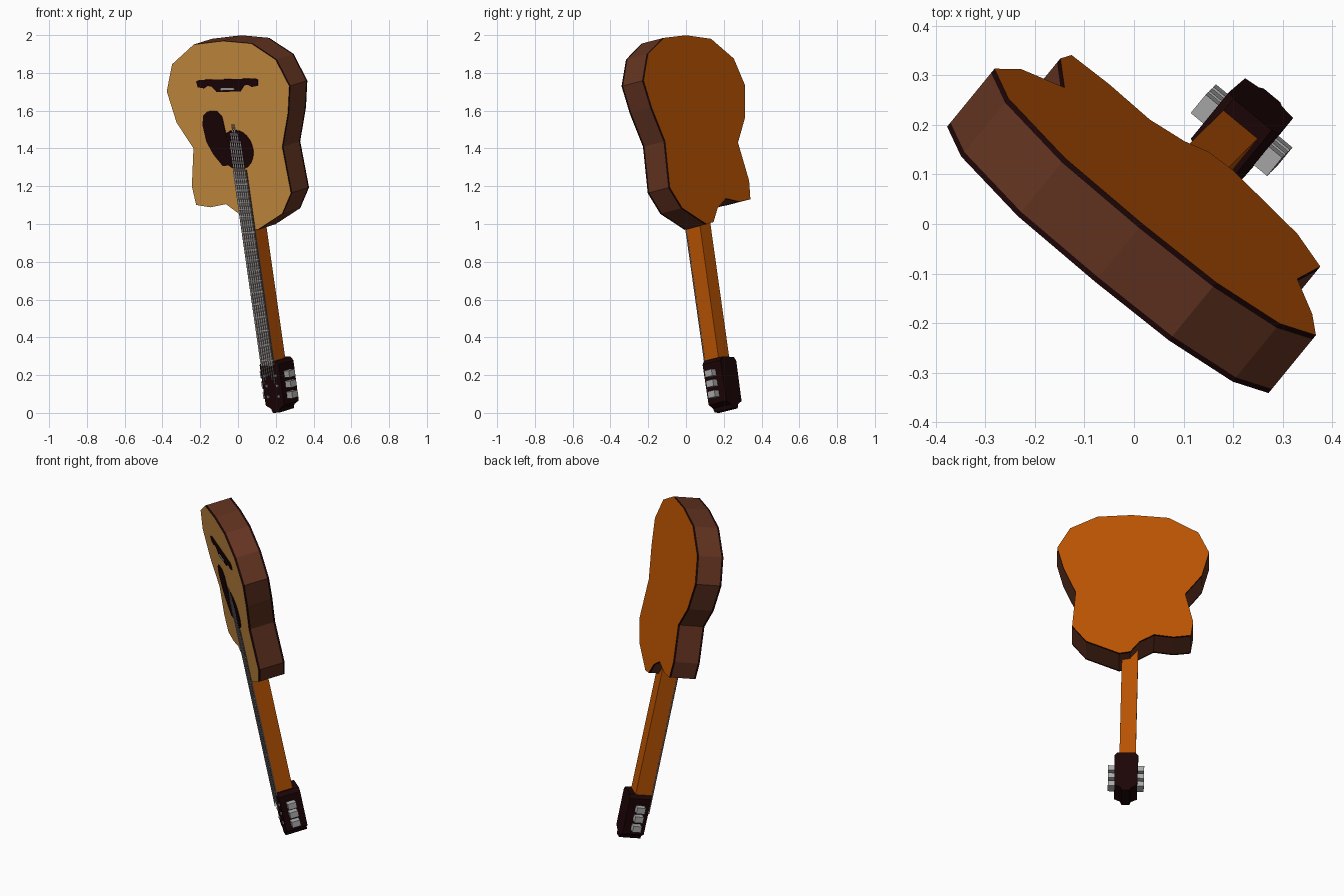
import bpy, bmesh, math
from mathutils import Matrix, Vector

if "Cube" in bpy.data.objects:
    bpy.data.objects.remove(bpy.data.objects["Cube"])

# Guitar frame: u = right, v = up along the strings, n = out of the front face
V = Vector((-0.14, -0.138, 0.98)).normalized()
U = Vector((0.771, -0.636, 0.0206)).normalized()
N = U.cross(V).normalized()
U = V.cross(N)
FRAME = Matrix((U, V, N)).transposed().to_4x4()
FRAME.translation = Vector((0.195, 0.167, 0.0))


def material(name, rgb):
    m = bpy.data.materials.new(name)
    m.diffuse_color = (*rgb, 1)
    m.use_nodes = True
    m.node_tree.nodes["Principled BSDF"].inputs["Base Color"].default_value = m.diffuse_color
    return m


TAN = material("spruce_tan", (0.72, 0.33, 0.065))
BROWN = material("side_brown", (0.125, 0.034, 0.015))
ORANGE = material("warm_orange_wood", (0.50, 0.09, 0.001))
DARK = material("dark_trim", (0.012, 0.0015, 0.002))
GREY = material("steel_grey", (0.42, 0.42, 0.42))
BOARD = material("fretboard_brown", (0.10, 0.07, 0.06))


def finish(name, bm, mats):
    bmesh.ops.recalc_face_normals(bm, faces=bm.faces)
    me = bpy.data.meshes.new(name)
    bm.to_mesh(me)
    bm.free()
    ob = bpy.data.objects.new(name, me)
    for m in mats:
        me.materials.append(m)
    ob.matrix_world = FRAME
    bpy.context.collection.objects.link(ob)
    return ob


def prism(name, outline, levels, mats, bands=None, front=0, back=0):
    """Extrude an outline along n through the levels; bands give side colours."""
    bm = bmesh.new()
    rings = [[bm.verts.new((u, v, n)) for u, v in outline] for n in levels]
    k = len(outline)
    for i in range(len(levels) - 1):
        for j in range(k):
            f = bm.faces.new((rings[i][j], rings[i][(j + 1) % k],
                              rings[i + 1][(j + 1) % k], rings[i + 1][j]))
            f.material_index = bands[i] if bands else 0
    bm.faces.new(rings[0]).material_index = front
    bm.faces.new(rings[-1]).material_index = back
    return finish(name, bm, mats)


def add_box(bm, u0, u1, v0, v1, n0, n1):
    m = Matrix.Translation(((u0 + u1) / 2, (v0 + v1) / 2, (n0 + n1) / 2))
    m = m @ Matrix.Diagonal((u1 - u0, v1 - v0, n1 - n0, 1))
    bmesh.ops.create_cube(bm, size=1, matrix=m)


def boxes(name, mat, items):
    bm = bmesh.new()
    for it in items:
        add_box(bm, *it)
    return finish(name, bm, [mat])


# Body: cutaway outline with dark binding at both rims
body = [(0.01, 2.008), (0.2, 1.99), (0.35, 1.9), (0.418, 1.755), (0.382, 1.61),
        (0.31, 1.43), (0.325, 1.18), (0.245, 1.07), (0.06, 0.987), (0.0, 1.0),
        (-0.05, 1.075), (-0.13, 1.13), (-0.24, 1.115), (-0.335, 1.13),
        (-0.346, 1.23), (-0.298, 1.435), (-0.388, 1.575), (-0.425, 1.745),
        (-0.362, 1.89), (-0.195, 1.993)]
prism("body", body, (0, -0.011, -0.143, -0.154), [TAN, BROWN, DARK, ORANGE],
      bands=(2, 1, 2), front=0, back=3)

# Sound hole and pickguard plates
hole = [(0.11 * math.cos(a * math.tau / 24), 1.42 + 0.108 * math.sin(a * math.tau / 24))
        for a in range(24)]
prism("sound_hole", hole, (0.004, -0.002), [DARK])
guard = [(-0.165, 1.632), (-0.1, 1.632), (-0.07, 1.6), (-0.06, 1.5), (-0.04, 1.45),
         (-0.06, 1.34), (-0.11, 1.335), (-0.165, 1.4), (-0.2, 1.47), (-0.21, 1.56),
         (-0.195, 1.61)]
prism("pickguard", guard, (0.005, -0.002), [DARK])

# Bridge with shaped wings, and its saddle
half = [(0.08, 1.735), (0.11, 1.765), (0.14, 1.77), (0.165, 1.757), (0.205, 1.763),
        (0.21, 1.795), (0.19, 1.802)]
bridge = half + [(-u, v) for u, v in reversed(half)]
prism("bridge", bridge, (0.006, -0.002), [DARK])
boxes("saddle", GREY, [(-0.045, 0.045, 1.745, 1.756, 0.004, 0.011)])

# Neck, fretboard and frets
boxes("neck", ORANGE, [(-0.045, 0.045, 0.26, 1.1, -0.095, 0.0)])
boxes("fretboard", BOARD, [(-0.0455, 0.0455, 0.255, 1.31, -0.003, 0.006)])
scale = 1.47
frets = [0.285 + scale * (1 - 2 ** (-i / 12)) for i in range(20)]
boxes("frets", GREY, [(-0.044, 0.044, v - 0.003, v + 0.003, 0.005, 0.008)
                      for v in frets if v < 1.3])

# Headstock, slightly wider on the right
HU = 0.006
head_half = [(0.022, 0.0), (0.03, 0.022), (0.063, 0.04), (0.066, 0.258), (0.05, 0.278)]
head = [(HU + u, v) for u, v in head_half] + [(HU - u, v) for u, v in reversed(head_half)]
prism("headstock", head, (-0.003, -0.127), [DARK])

# Tuning keys on both sides, and string posts on the front
rows = (0.2, 0.145, 0.087)
boxes("tuning_keys", GREY,
      [(HU + min(s * 0.06, s * 0.1), HU + max(s * 0.06, s * 0.1), v - 0.018, v + 0.018,
        -0.085, -0.036) for s in (-1, 1) for v in rows])
boxes("string_posts", GREY,
      [(HU + s * 0.036 - 0.006, HU + s * 0.036 + 0.006, v - 0.007, v + 0.007, -0.005, 0.004)
       for s in (-1, 1) for v in rows])

# Strings run low over the fretboard and sink into the top past the sound hole
bm = bmesh.new()
for i in range(6):
    k = i - 2.5
    a = Vector((k * 0.0145, 0.21 - 0.02 * abs(k), 0.009))
    b = Vector((k * 0.0135, 1.58 - 0.045 * abs(k), 0.007))
    d = b - a
    m = Matrix.Translation((a + b) / 2) @ d.to_track_quat('Y', 'Z').to_matrix().to_4x4()
    bmesh.ops.create_cube(bm, size=1, matrix=m @ Matrix.Diagonal((0.006, d.length, 0.003, 1)))
finish("strings", bm, [GREY])
